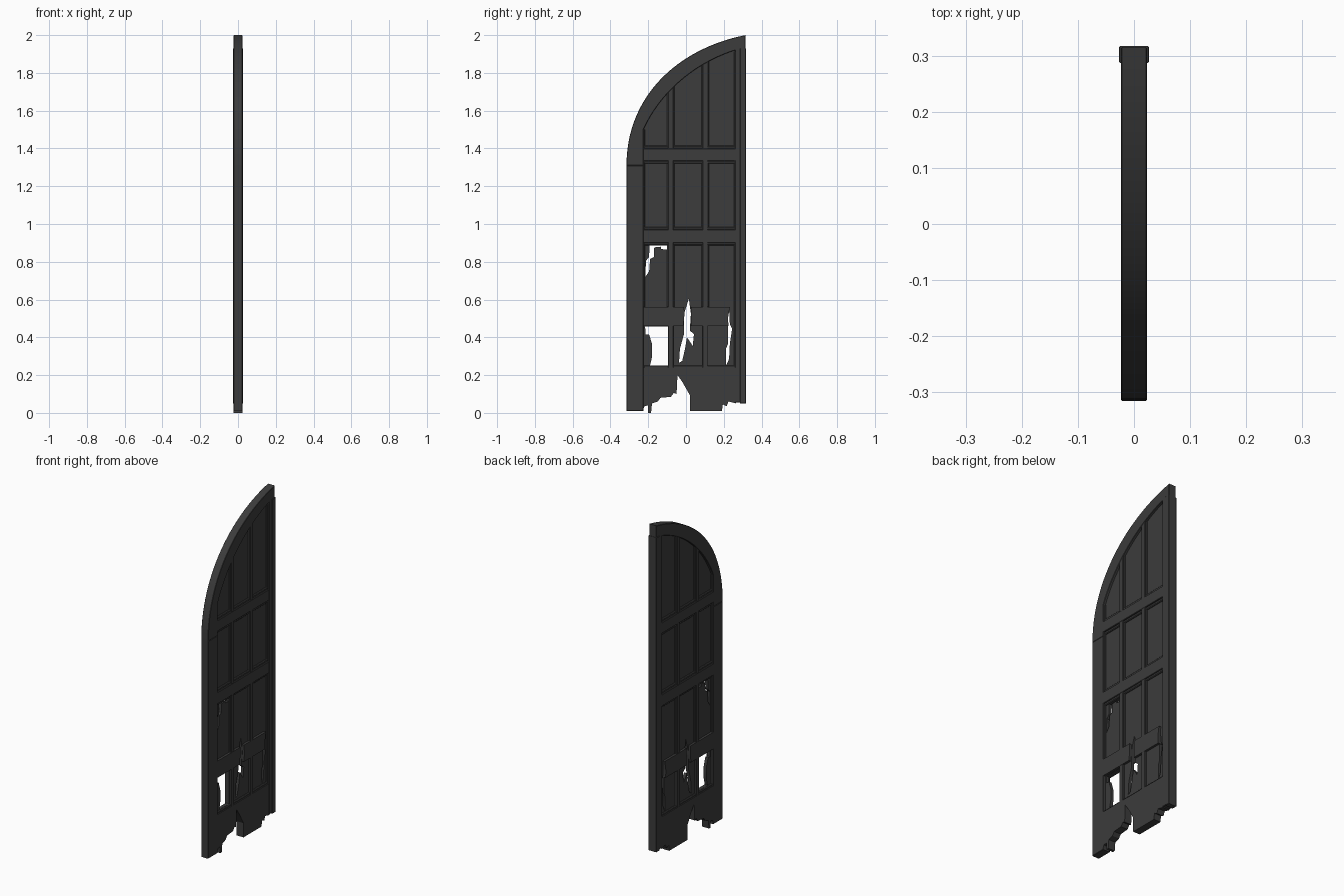
import bpy, bmesh, math
from mathutils import Vector, Matrix
from mathutils.geometry import interpolate_bezier

cube = bpy.data.objects.get("Cube")
if cube:
    bpy.data.objects.remove(cube)

wood = bpy.data.materials.new("charred dark wood")
wood.use_nodes = True
colour = (0.045, 0.045, 0.045, 1)
wood.diffuse_color = colour
wood.node_tree.nodes["Principled BSDF"].inputs["Base Color"].default_value = colour
wood.node_tree.nodes["Principled BSDF"].inputs["Roughness"].default_value = 0.9

# Flat outlines are drawn in the (y, z) plane and thickened along x
UPRIGHT = Matrix.Rotation(math.pi / 2, 4, 'Z') @ Matrix.Rotation(math.pi / 2, 4, 'X')


def plate(name, outlines, half, chamfer=0.0):
    """Board cut from an outer outline and optional holes, chamfered on both faces."""
    curve = bpy.data.curves.new(name + " outline", 'CURVE')
    curve.dimensions = '2D'
    curve.fill_mode = 'BOTH'
    curve.extrude = half - chamfer
    curve.bevel_depth = chamfer
    curve.offset = -chamfer
    curve.bevel_resolution = 0
    for outline in outlines:
        spline = curve.splines.new('POLY')
        spline.points.add(len(outline) - 1)
        for point, (y, z) in zip(spline.points, outline):
            point.co = (y, z, 0, 1)
        spline.use_cyclic_u = True
    helper = bpy.data.objects.new(name + " helper", curve)
    bpy.context.collection.objects.link(helper)
    graph = bpy.context.evaluated_depsgraph_get()
    mesh = bpy.data.meshes.new_from_object(helper.evaluated_get(graph))
    bpy.data.objects.remove(helper)
    mesh.transform(UPRIGHT)
    bm = bmesh.new()
    bm.from_mesh(mesh)
    bmesh.ops.remove_doubles(bm, verts=bm.verts, dist=0.00005)
    bmesh.ops.recalc_face_normals(bm, faces=bm.faces)
    bm.to_mesh(mesh)
    bm.free()
    mesh.materials.clear()
    mesh.materials.append(wood)
    mesh.shade_smooth()
    mesh.set_sharp_from_angle(angle=math.radians(25))
    ob = bpy.data.objects.new(name, mesh)
    bpy.context.collection.objects.link(ob)
    return ob


def rect(y0, y1, z0, z1):
    return [(y0, z0), (y1, z0), (y1, z1), (y0, z1)]


def arc(a, b, c, d, count=28):
    points = interpolate_bezier(*[Vector((*p, 0)) for p in (a, b, c, d)], count)
    return [(p.x, p.y) for p in points]


def milli(*pairs):
    return [(y / 1000, z / 1000) for y, z in pairs]


EDGE, LEFT, RIGHT, SPRING = 0.315, -0.225, 0.26, 1.31
DEPTH = 0.0235

# Curved head of the frame
outer = arc((-EDGE, SPRING), (-EDGE, 1.68), (-0.04, 1.93), (EDGE, 2))
inner = arc((LEFT, 1.5), (-0.14, 1.69), (0.04, 1.85), (RIGHT, 1.92))
plate("arched_head", [outer + [(EDGE, 1.925)] + inner[::-1] + [(LEFT, SPRING)]], DEPTH, 0.002)

# Upright stiles
plate("outer_stile", [rect(-EDGE, LEFT, 0.01, SPRING)], DEPTH, 0.002)
plate("meeting_stile", [rect(RIGHT, EDGE, 0.055, 1.93)], DEPTH, 0.002)
plate("meeting_strip", [rect(0.287, 0.317, 0.05, 1.93)], 0.027, 0.002)

# Ragged bottom rail
ragged = milli((-230, 240), (-230, 10), (-220, 35), (-200, 40), (-200, 0), (-185, 0),
               (-180, 50), (-150, 60), (-135, 80), (-80, 85), (-65, 105), (-50, 100),
               (-45, 200), (-20, 165), (0, 130), (20, 95), (20, 10), (190, 10),
               (195, 45), (215, 35), (225, 60), (265, 50), (265, 240))
plate("broken_bottom_rail", [ragged], DEPTH - 0.001)

# Cross rails, the lowest one split by damage
for name, low, high in (("middle_rail", 0.9, 0.97), ("upper_rail", 1.335, 1.4)):
    plate(name, [rect(LEFT - 0.01, RIGHT + 0.01, low, high)], DEPTH - 0.001, 0.002)
plate("lower_rail_left", [milli((-230, 460), (-15, 460), (-8, 520), (-10, 560), (-230, 560))],
      DEPTH - 0.001)
plate("lower_rail_right", [milli((25, 460), (225, 460), (222, 500), (232, 560), (25, 560),
                                 (28, 510))], DEPTH - 0.001)

# Stepped mouldings along the rails, on both faces
for i, z in enumerate((0.243, 0.895, 0.977, 1.328, 1.407)):
    plate(f"rail_moulding_{i + 1}", [rect(LEFT, RIGHT, z - 0.008, z + 0.008)], 0.017, 0.004)

# Vertical glazing-style bars with side mouldings
for side, y, top in (("outer", -0.08, 1.75), ("inner", 0.101, 1.88)):
    plate(f"{side}_bar", [rect(y - 0.014, y + 0.014, 0.23, top)], DEPTH - 0.002, 0.002)
    for low, high in ((0.56, 0.9), (0.97, 1.335), (1.4, top - 0.01)):
        plate(f"{side}_bar_moulding", [rect(y - 0.02, y + 0.02, low, high)], 0.015, 0.004)

# Mouldings beside the stiles
plate("outer_stile_moulding", [rect(LEFT - 0.01, LEFT + 0.007, 0.56, 1.5)], 0.016, 0.004)
plate("meeting_stile_moulding", [rect(RIGHT - 0.007, RIGHT + 0.01, 0.2, 1.91)], 0.016, 0.004)

# Thin boarded panel with splintered holes
hole_top = milli((-100, 887), (-100, 865), (-132, 867), (-134, 880), (-168, 876), (-170, 825),
                 (-190, 815), (-195, 750), (-215, 720), (-212, 805), (-196, 825), (-192, 887))
hole_missing = milli((-216, 458), (-96, 458), (-96, 252), (-190, 252), (-180, 295), (-180, 365),
                     (-195, 415), (-215, 415))
hole_split = milli((15, 605), (26, 525), (20, 435), (42, 418), (36, 355), (5, 400), (-5, 340),
                   (-20, 275), (-37, 265), (-32, 340), (-10, 420), (-10, 525))
hole_side = milli((228, 550), (232, 470), (244, 445), (232, 365), (228, 285), (212, 250),
                  (212, 340), (222, 365), (222, 500))
body = [(LEFT - 0.01, 0.225), (RIGHT + 0.005, 0.225)] + [(y, z + 0.01) for y, z in inner[::-1]]
body.append((LEFT - 0.01, 1.5))
plate("back_panel", [body, hole_top, hole_missing, hole_split, hole_side], 0.009)
